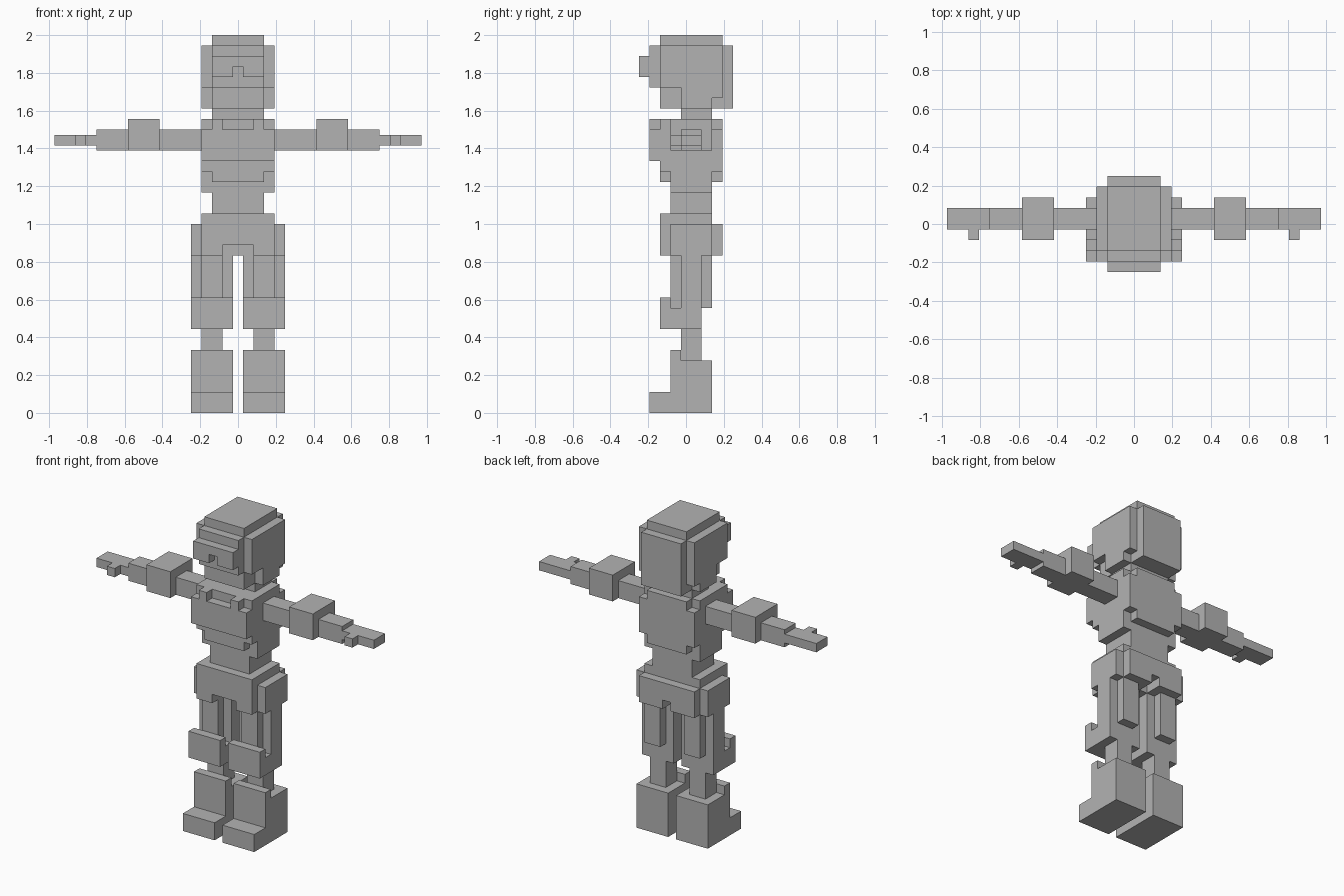
import bpy
import bmesh
from mathutils import Vector

UNIT = 1 / 18  # one block of the figure

cube = bpy.data.objects.get("Cube")
if cube:
    bpy.data.objects.remove(cube, do_unlink=True)

GREY = (0.45, 0.45, 0.45, 1)
material = bpy.data.materials.new("plain grey")
material.use_nodes = True
material.diffuse_color = GREY
material.node_tree.nodes["Principled BSDF"].inputs["Base Color"].default_value = GREY


def block(x, y, z):
    """Corners of a block: x and y are first and last cells, z is bottom and top."""
    low = Vector((x[0] - 0.5, y[0] - 0.5, z[0])) * UNIT
    high = Vector((x[1] + 0.5, y[1] + 0.5, z[1])) * UNIT
    return low, high


def centred(half, y, z):
    return block((-half, half), y, z)


def both_sides(x, y, z):
    return [block(x, y, z), block((-x[1], -x[0]), y, z)]


def build(name, blocks):
    """Make one flat-shaded object out of several blocks."""
    bm = bmesh.new()
    for low, high in blocks:
        middle, size = (low + high) / 2, high - low
        made = bmesh.ops.create_cube(bm, size=1)["verts"]
        for vert in made:
            vert.co = Vector(a * b for a, b in zip(vert.co, size)) + middle
    mesh = bpy.data.meshes.new(name)
    bm.to_mesh(mesh)
    bm.free()
    mesh.materials.append(material)
    bpy.context.collection.objects.link(bpy.data.objects.new(name, mesh))


def build_pair(name, *blocks):
    """Build a left part and its mirrored right twin."""
    pairs = [both_sides(*b) for b in blocks]
    build("left_" + name, [p[0] for p in pairs])
    build("right_" + name, [p[1] for p in pairs])


# Head: skull, face, back of the hair, brow piece with a nose notch
build("skull", [centred(2, (-2, 3), (29, 36))])
build("face_front", [centred(2, (-3, -3), (31, 35))])
build("hair_back", [centred(2, (4, 4), (29, 35))])
build("goggles", [centred(2, (-4, -4), (33, 34))]
      + both_sides((1, 2), (-4, -4), (32, 33)))
build_pair("hair_side",
           ((3, 3), (-2, 3), (31, 35)),
           ((3, 3), (0, 3), (30, 31)),
           ((3, 3), (0, 2), (29, 30)))
build("neck", [centred(2, (0, 2), (28, 29))])

# Torso: core with stepped layers in front and behind
build("torso", [centred(3, (-1, 2), (21, 28))])
build("belly_layer", [centred(3, (-2, -2), (23, 28)),
                      centred(2, (-2, -2), (22, 23))])
build("chest_layer", [centred(3, (-3, -3), (24, 27))])
build_pair("strap", ((2, 2), (-3, -3), (27, 28)))
build("back_layer", [centred(3, (3, 3), (23, 27)),
                     centred(2, (3, 3), (22, 23)),
                     centred(2, (3, 3), (27, 28))])
build("waist", [centred(2, (-1, 2), (19, 21))])

# Arms
build_pair("arm", ((4, 13), (0, 1), (25, 27)))
build_pair("arm_cuff", ((8, 10), (-1, 2), (25, 28)))
build_pair("hand", ((14, 17), (0, 1), (25.5, 26.5)))
build_pair("thumb", ((15, 15), (-1, -1), (25.5, 26.5)))

# Hips
build("pelvis", [centred(3, (0, 1), (15, 19)),
                 centred(3, (-1, -1), (16, 19)),
                 centred(3, (2, 2), (16, 19))])
build("hip_front", [centred(3, (-2, -2), (16, 19))]
      + both_sides((2, 3), (-2, -1), (15, 16)))
build("hip_back", [centred(3, (3, 3), (16, 18))]
      + both_sides((1, 3), (2, 3), (15, 16)))
build_pair("hip_side", ((4, 4), (-1, 2), (15, 18)))

# Legs
build_pair("leg", ((1, 4), (0, 1), (8, 15)))
build_pair("thigh_front", ((2, 3), (-1, -1), (10, 15)))
build_pair("thigh_back", ((2, 3), (2, 2), (10, 15)))
build_pair("knee_pad",
           ((1, 4), (-2, -2), (8, 11)),
           ((1, 4), (-1, -1), (8, 10)))
build_pair("shin", ((2, 3), (0, 1), (5, 8)))
build_pair("boot",
           ((1, 4), (0, 2), (0, 5)),
           ((1, 4), (-1, -1), (0, 6)),
           ((1, 4), (-3, -2), (0, 2)))
